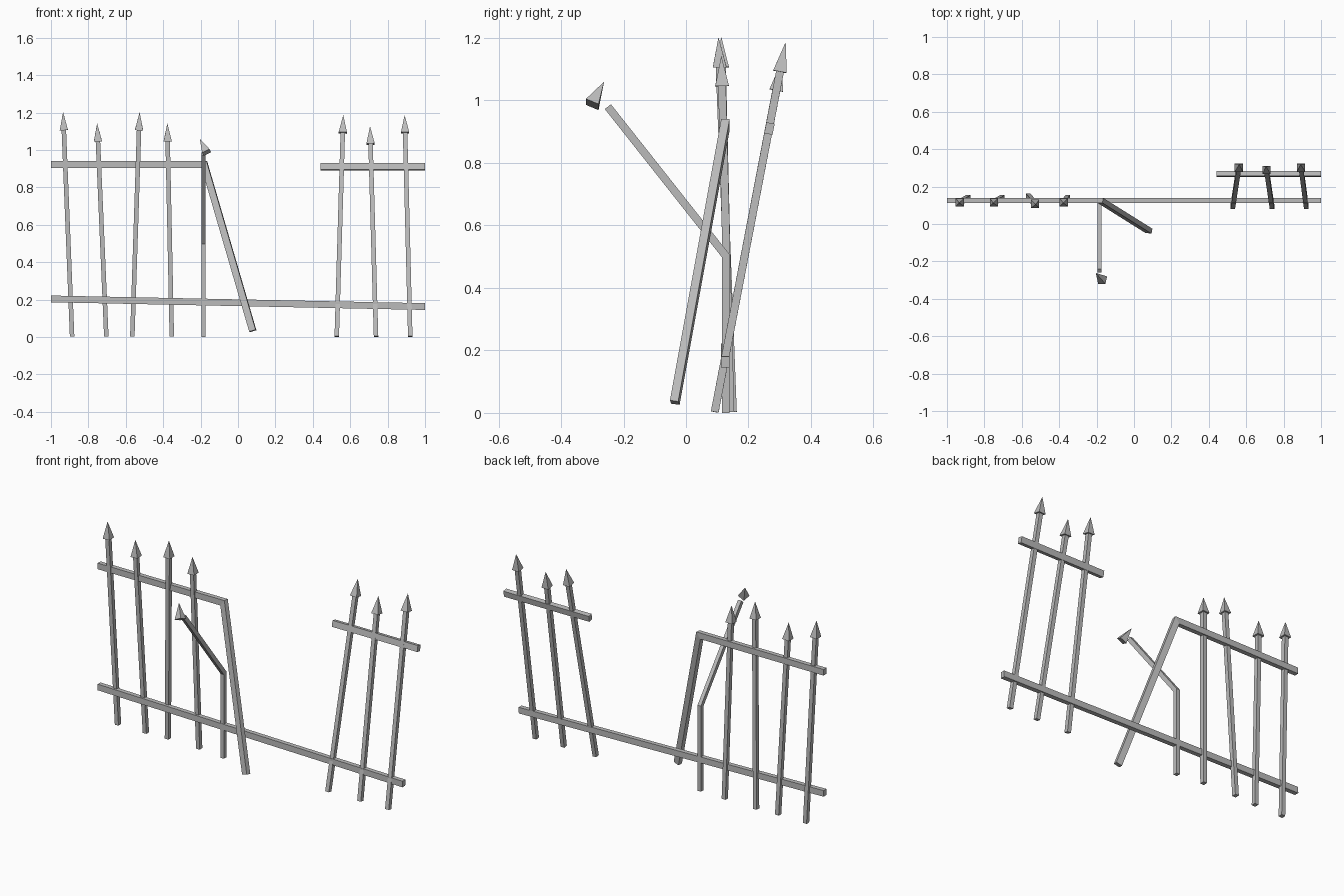
import bpy
import bmesh
from mathutils import Vector

if "Cube" in bpy.data.objects:
    bpy.data.objects.remove(bpy.data.objects["Cube"])

iron = bpy.data.materials.new("weathered iron grey")
iron.diffuse_color = (0.50, 0.50, 0.50, 1)
iron.use_nodes = True
iron.node_tree.nodes["Principled BSDF"].inputs["Base Color"].default_value = iron.diffuse_color


def finish(bm, name):
    bmesh.ops.recalc_face_normals(bm, faces=bm.faces[:])
    mesh = bpy.data.meshes.new(name)
    bm.to_mesh(mesh)
    bm.free()
    mesh.materials.append(iron)
    obj = bpy.data.objects.new(name, mesh)
    bpy.context.collection.objects.link(obj)
    return obj


def square_ring(centre, direction, up, width, height):
    """Four corners of a rectangle perpendicular to direction."""
    v = (up - direction * up.dot(direction)).normalized()
    u = direction.cross(v)
    return [centre + u * (a * width / 2) + v * (b * height / 2)
            for a, b in ((-1, -1), (1, -1), (1, 1), (-1, 1))]


def bar(name, points, up, width, height):
    """Rectangular bar along a path, mitred at each bend."""
    pts = [Vector(p) for p in points]
    dirs = [(b - a).normalized() for a, b in zip(pts, pts[1:])]
    rings = [square_ring(pts[0], dirs[0], Vector(up), width, height)]
    for i, d in enumerate(dirs):
        n = d + dirs[min(i + 1, len(dirs) - 1)]
        rings.append([c + d * ((pts[i + 1] - c).dot(n) / d.dot(n)) for c in rings[-1]])
    bm = bmesh.new()
    loops = [[bm.verts.new(c) for c in r] for r in rings]
    for a, b in zip(loops, loops[1:]):
        for k in range(4):
            j = (k + 1) % 4
            bm.faces.new((a[k], a[j], b[j], b[k]))
    bm.faces.new(loops[0])
    bm.faces.new(loops[-1])
    return finish(bm, name)


def spearhead(name, base, tip, up=(0, 1, 0)):
    """Four-sided pyramid point."""
    base, tip = Vector(base), Vector(tip)
    bm = bmesh.new()
    ring = [bm.verts.new(c) for c in
            square_ring(base, (tip - base).normalized(), Vector(up), 0.044, 0.044)]
    apex = bm.verts.new(tip)
    bm.faces.new(ring)
    for k in range(4):
        bm.faces.new((ring[k], ring[(k + 1) % 4], apex))
    return finish(bm, name)


# Leaning pickets with their points: foot x, foot y, tip x, tip y, tip z
pickets = [
    (-0.887, 0.142, -0.935, 0.113, 1.203),
    (-0.704, 0.142, -0.753, 0.113, 1.143),
    (-0.565, 0.150, -0.526, 0.104, 1.203),
    (-0.354, 0.142, -0.378, 0.113, 1.143),
    (0.528, 0.092, 0.563, 0.319, 1.187),
    (0.738, 0.092, 0.706, 0.307, 1.127),
    (0.921, 0.092, 0.891, 0.319, 1.187),
]
for i, (fx, fy, tx, ty, tz) in enumerate(pickets, 1):
    foot, tip = Vector((fx, fy, 0.003)), Vector((tx, ty, tz))
    neck = tip + (foot - tip).normalized() * 0.097
    bar(f"picket_{i}", (foot, neck), (0, 1, 0), 0.024, 0.025)
    spearhead(f"picket_point_{i}", neck, tip)

# Snapped picket bent forward, with its loose point
bar("bent_picket", ((-0.184, 0.127, 0), (-0.184, 0.127, 0.503), (-0.184, -0.25, 0.98)),
    (0, 1, 0), 0.022, 0.025)
spearhead("loose_point", (-0.168, -0.300, 0.987), (-0.204, -0.262, 1.060))

# Rails: the upper left one has broken and hangs down at its end
rail = (0.027, 0.036)
bar("lower_rail", ((-1, 0.126, 0.204), (1, 0.126, 0.163)), (0, 0, 1), *rail)
bar("upper_left_rail", ((-1, 0.126, 0.922), (-0.18, 0.126, 0.922), (0.079, -0.036, 0.033)),
    (0, 0, 1), *rail)
bar("upper_right_rail", ((0.44, 0.267, 0.910), (1, 0.267, 0.910)), (0, 0.19, 0.98), *rail)
